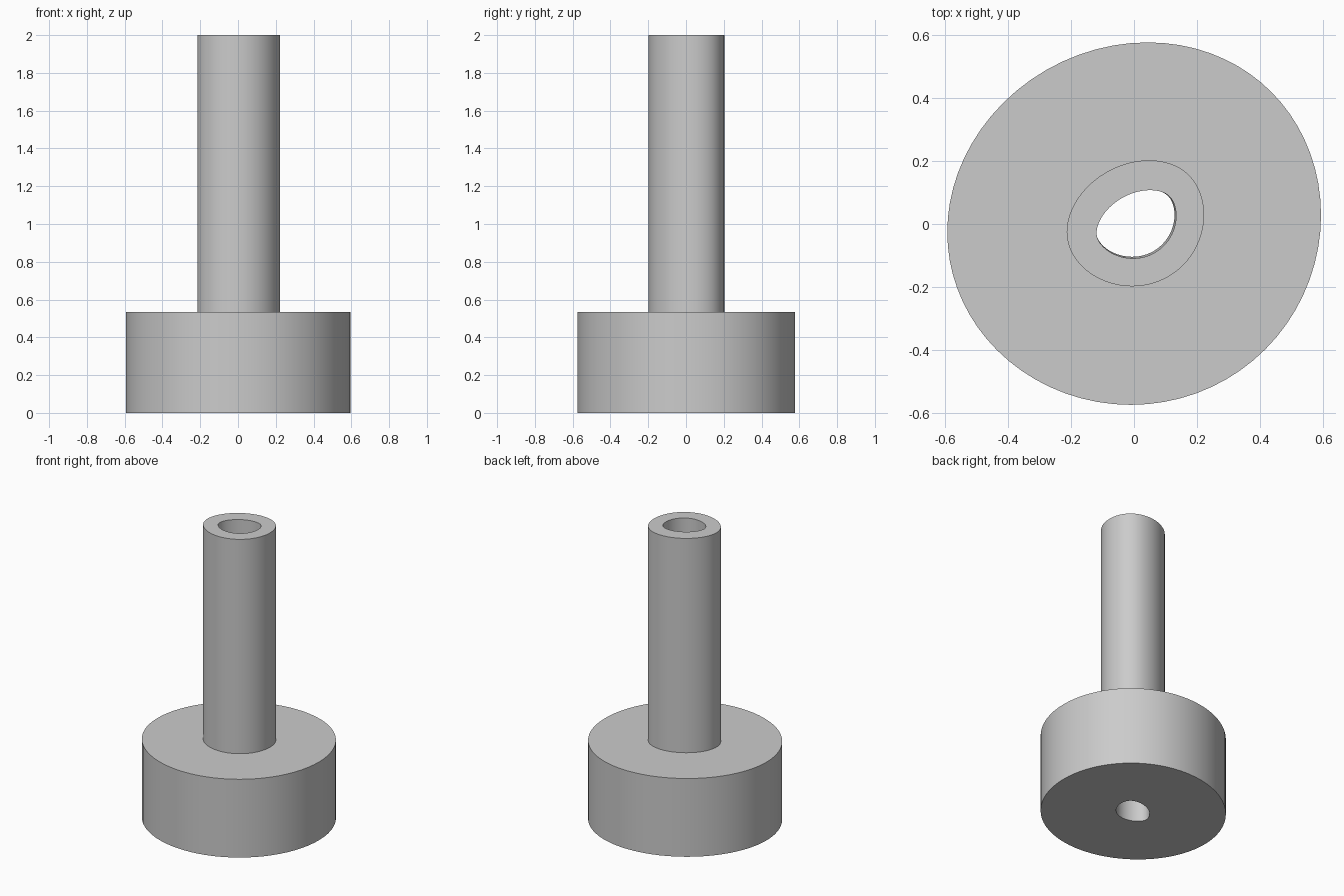
import bpy
import bmesh
from math import sin, cos, pi

SEGMENTS = 72
BASE_TOP = 0.535
HEIGHT = 2.0

if "Cube" in bpy.data.objects:
    bpy.data.objects.remove(bpy.data.objects["Cube"])

grey = bpy.data.materials.new("plain grey")
grey.use_nodes = True
grey.diffuse_color = (0.6, 0.6, 0.6, 1)
grey.node_tree.nodes["Principled BSDF"].inputs["Base Color"].default_value = (0.6, 0.6, 0.6, 1)


def outline(offset, z, dx=0.0, dy=0.0):
    """Rounded egg shape, grown evenly outwards by offset."""
    ring = []
    for i in range(SEGMENTS):
        t = 2 * pi * i / SEGMENTS
        # distance of the tangent line from the centre, and its slope
        h = (0.1155 + offset + 0.0086 * cos(t) + 0.0022 * sin(t)
             + 0.009 * cos(2 * t) + 0.0135 * sin(2 * t) - 0.0041 * cos(3 * t))
        s = (-0.0086 * sin(t) + 0.0022 * cos(t)
             - 0.018 * sin(2 * t) + 0.027 * cos(2 * t) + 0.0123 * sin(3 * t))
        ring.append((h * cos(t) - s * sin(t) + dx, h * sin(t) + s * cos(t) + dy, z))
    return ring


def loft(name, rings):
    """Skin a part through consecutive rings."""
    bm = bmesh.new()
    loops = [[bm.verts.new(p) for p in ring] for ring in rings]
    for a, b in zip(loops, loops[1:]):
        for i in range(SEGMENTS):
            j = (i + 1) % SEGMENTS
            bm.faces.new((a[i], a[j], b[j], b[i]))
    mesh = bpy.data.meshes.new(name)
    bm.to_mesh(mesh)
    bm.free()
    mesh.materials.append(grey)
    obj = bpy.data.objects.new(name, mesh)
    bpy.context.collection.objects.link(obj)
    bpy.ops.object.select_all(action="DESELECT")
    obj.select_set(True)
    bpy.context.view_layer.objects.active = obj
    bpy.ops.object.shade_smooth_by_angle(angle=pi / 6)
    return obj


def bore(z):
    """Through hole, widening slightly towards the top."""
    k = z / HEIGHT
    return outline(0.002 * k, z, 0.003 * k, -0.003 * k)


STEM = 0.094
BASE = dict(offset=0.47, dx=-0.004, dy=-0.001)

# wide base: bore, underside, rim and shoulder up to the stem
loft("base", [bore(BASE_TOP), bore(0), outline(z=0, **BASE),
              outline(z=BASE_TOP, **BASE), outline(STEM, BASE_TOP)])

# tall hollow stem: outer wall, top lip and bore
loft("stem", [outline(STEM, BASE_TOP), outline(STEM, HEIGHT),
              bore(HEIGHT), bore(BASE_TOP)])
